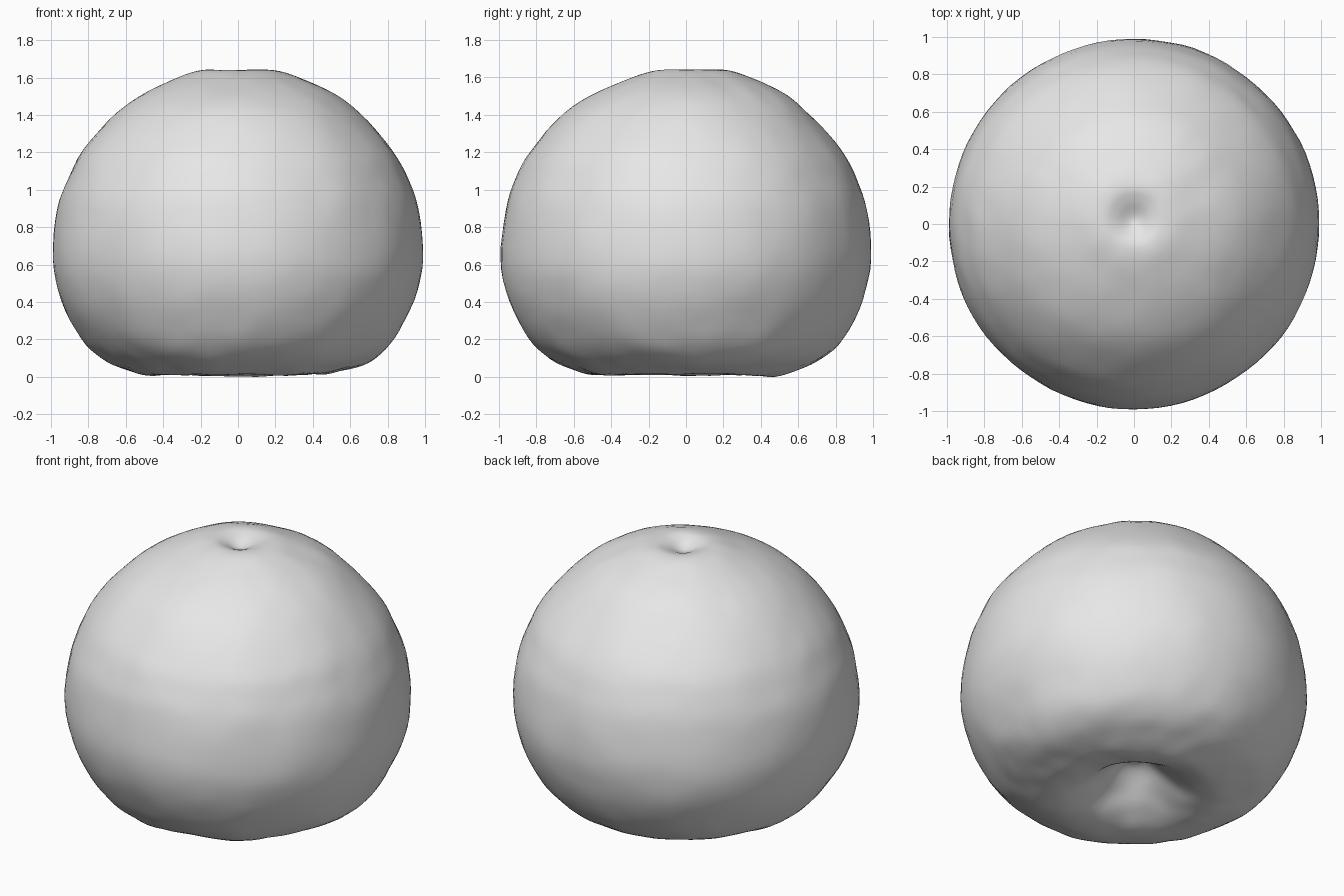
import bpy, bmesh, math
from mathutils import Vector, noise

cube = bpy.data.objects.get("Cube")
if cube:
    bpy.data.objects.remove(cube, do_unlink=True)

SEGMENTS, STEPS = 96, 4

# Half profile (radius, height): from the hollow underneath to the dimple on top
PROFILE = [(0, .22), (.07, .21), (.17, .13), (.27, .06), (.37, .015),
           (.48, 0), (.6, .03), (.73, .09), (.84, .2), (.945, .4),
           (.99, .62), (.965, .88), (.91, 1.05), (.83, 1.2), (.65, 1.4),
           (.48, 1.52), (.28, 1.605), (.17, 1.63), (.1, 1.615),
           (.04, 1.585), (0, 1.575)]


def smooth_profile(points, steps):
    """Catmull-Rom curve through the points, mirrored over the axis at both ends."""
    pts = [Vector(p) for p in points]
    flip = lambda p: Vector((-p.x, p.y))
    pts = [flip(pts[1])] + pts + [flip(pts[-2])]
    curve = []
    for a, b, c, d in zip(pts, pts[1:], pts[2:], pts[3:]):
        for i in range(steps):
            t = i / steps
            curve.append(b + (c - a) * t / 2
                         + (a * 2 - b * 5 + c * 4 - d) * t ** 2 / 2
                         + (b * 3 - a - c * 3 + d) * t ** 3 / 2)
    return curve + [pts[-2]]


# Body: turned from the profile
bm = bmesh.new()
ring = [bm.verts.new((max(p.x, 0), 0, p.y)) for p in smooth_profile(PROFILE, STEPS)]
edges = [bm.edges.new(pair) for pair in zip(ring, ring[1:])]
bmesh.ops.spin(bm, geom=ring + edges, axis=(0, 0, 1), cent=(0, 0, 0),
               angle=math.tau, steps=SEGMENTS, use_merge=True)
bmesh.ops.remove_doubles(bm, verts=bm.verts, dist=0.0005)
bmesh.ops.recalc_face_normals(bm, faces=bm.faces)
bm.normal_update()

# Gentle lumps, stronger near the base; the dimple sits slightly off centre
moves = []
for v in bm.verts:
    strength = 0.007 if v.co.z > 0.5 else 0.007 + 0.012 * (0.5 - v.co.z)
    lump = noise.noise(v.co * 3) + 0.5 * noise.noise(v.co * 8)
    moves.append(v.normal * lump * strength)
for v, move in zip(bm.verts, moves):
    v.co += move
    if v.co.z > 1.4:
        v.co.y += 0.03 * (v.co.z - 1.4) / 0.2

# Rest the body on the ground
lowest = min(v.co.z for v in bm.verts)
for v in bm.verts:
    v.co.z -= lowest

mesh = bpy.data.meshes.new("fruit_body")
bm.to_mesh(mesh)
bm.free()
body = bpy.data.objects.new("fruit_body", mesh)
bpy.context.collection.objects.link(body)

# Plain grey skin
grey = bpy.data.materials.new("plain_grey")
grey.use_nodes = True
colour = (0.8, 0.8, 0.8, 1)
grey.diffuse_color = colour
grey.node_tree.nodes["Principled BSDF"].inputs["Base Color"].default_value = colour
mesh.materials.append(grey)

bpy.context.view_layer.objects.active = body
body.select_set(True)
bpy.ops.object.shade_smooth()
